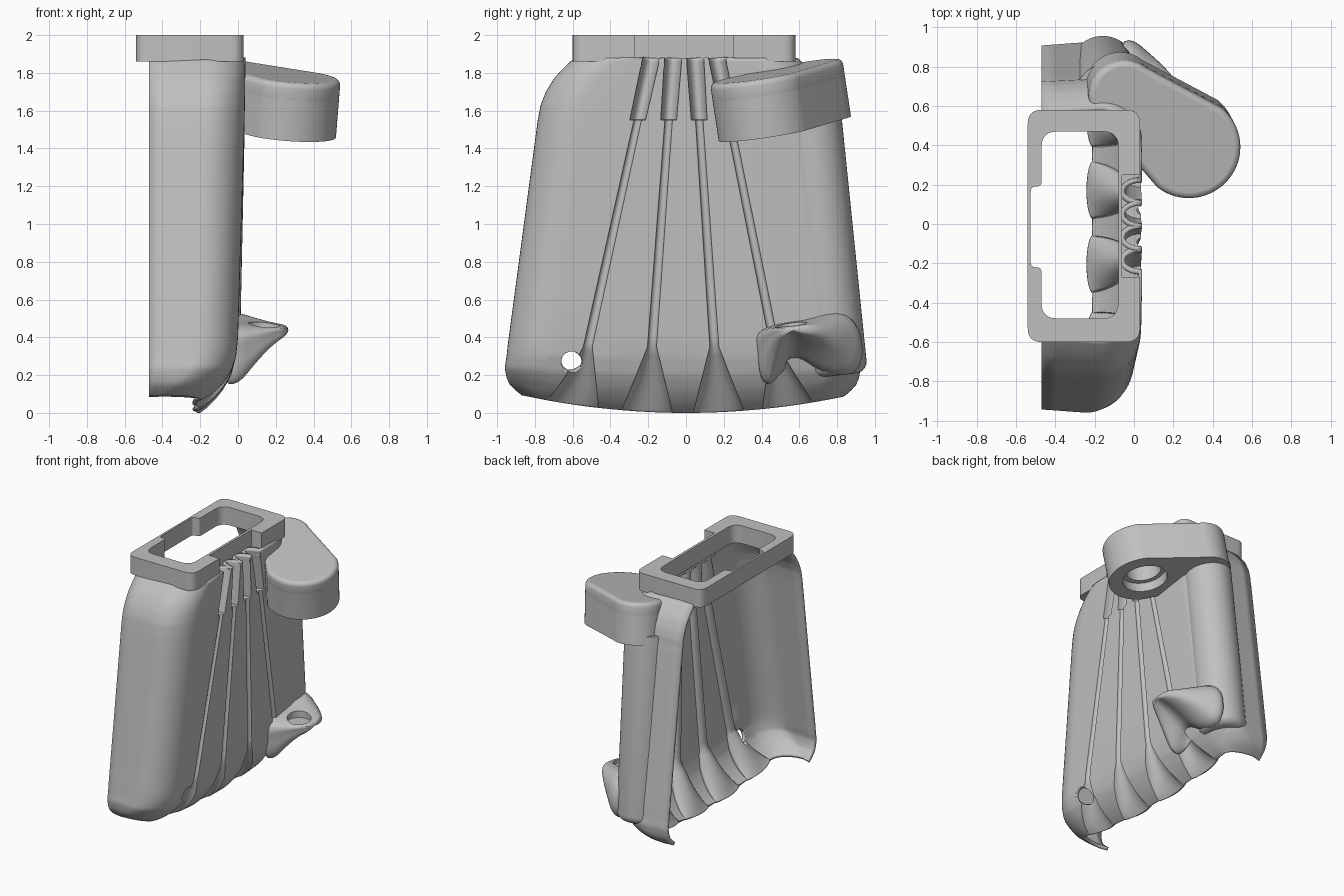
import bpy, bmesh, math
from mathutils import Vector, Matrix

old = bpy.data.objects.get("Cube")
if old:
    bpy.data.objects.remove(old)

grey = bpy.data.materials.new("plain_grey")
grey.use_nodes = True
grey.diffuse_color = (0.53, 0.53, 0.53, 1)
grey.node_tree.nodes["Principled BSDF"].inputs["Base Color"].default_value = grey.diffuse_color


def finish(ob, angle=35):
    ob.data.materials.append(grey)
    for o in bpy.context.selected_objects:
        o.select_set(False)
    bpy.context.view_layer.objects.active = ob
    ob.select_set(True)
    bpy.ops.object.shade_smooth_by_angle(angle=math.radians(angle))
    return ob


def from_bmesh(name, bm):
    me = bpy.data.meshes.new(name)
    bm.to_mesh(me)
    bm.free()
    ob = bpy.data.objects.new(name, me)
    bpy.context.collection.objects.link(ob)
    return ob


def table(pairs, z):
    """Linear interpolation in a short profile."""
    for (a, u), (b, v) in zip(pairs, pairs[1:]):
        if z <= b:
            return u + (v - u) * max(0, (z - a) / (b - a))
    return pairs[-1][1]


def rounded(pts, r, sharp=(), n=6):
    """Round the corners of a polygon, apart from the sharp ones."""
    out, pts = [], [Vector(p) for p in pts]
    for i, p in enumerate(pts):
        if i in sharp:
            out.append(p)
            continue
        a, b = pts[i - 1] - p, pts[(i + 1) % len(pts)] - p
        k = min(r, a.length / 2.1, b.length / 2.1)
        a, b = p + a.normalized() * k, p + b.normalized() * k
        for t in (j / n for j in range(n + 1)):
            out.append(a * (1 - t) ** 2 + p * 2 * t * (1 - t) + b * t * t)
    return out


def circle(c, r, n=40, start=0, sweep=math.tau):
    return [Vector((c[0] + r * math.cos(start + sweep * i / n),
                    c[1] + r * math.sin(start + sweep * i / n))) for i in range(n)]


def slab(name, loops, z0, z1, bevel=0.0, matrix=Matrix()):
    """Solid plate from outlines; inner loops become holes."""
    cu = bpy.data.curves.new(name, 'CURVE')
    cu.dimensions, cu.fill_mode = '2D', 'BOTH'
    cu.extrude = (z1 - z0) / 2 - bevel
    cu.bevel_depth, cu.bevel_resolution, cu.offset = bevel, 3, -bevel
    for loop in loops:
        sp = cu.splines.new('POLY')
        sp.points.add(len(loop) - 1)
        for q, p in zip(sp.points, loop):
            q.co = (p[0], p[1], 0, 1)
        sp.use_cyclic_u = True
    ob = bpy.data.objects.new(name, cu)
    bpy.context.collection.objects.link(ob)
    ob.matrix_world = matrix @ Matrix.Translation((0, 0, (z0 + z1) / 2))
    for o in bpy.context.selected_objects:
        o.select_set(False)
    bpy.context.view_layer.objects.active = ob
    ob.select_set(True)
    bpy.ops.object.convert(target='MESH')
    return finish(bpy.context.view_layer.objects.active)


def cylinder(name, a, b, r, bevel=0.0):
    a, b = Vector(a), Vector(b)
    bm = bmesh.new()
    bmesh.ops.create_cone(bm, cap_ends=True, segments=48, radius1=r, radius2=r, depth=(b - a).length)
    if bevel:
        rim = [e for e in bm.edges if all(v.co.z < 0 for v in e.verts)]
        bmesh.ops.bevel(bm, geom=rim, offset=bevel, segments=5, profile=0.5, affect='EDGES')
    rot = (b - a).to_track_quat('Z', 'Y').to_matrix().to_4x4()
    bm.transform(Matrix.Translation((a + b) / 2) @ rot)
    return from_bmesh(name, bm)


# Shell: open at the back, with four fanned channels pressed into its face
half_width = [(0, .87), (.03, .905), (.07, .935), (.12, .95), (.2, .96), (.35, .945),
              (1.55, .785), (1.63, .77), (1.7, .742), (1.77, .7), (1.83, .645), (1.88, .59)]
face_x = [(0, -.2), (.03, -.16), (.07, -.12), (.12, -.08), (.2, -.035), (.3, -.01),
          (.4, 0), (1.55, .035), (1.88, .04)]
rib_radius = [(0, .135), (.35, .024), (1.55, .02), (1.552, .042), (1.88, .046)]
cone_back = [(0, -.22), (.35, -.03)]
tuck_in = [(1.6, .035), (1.88, 0)]
rib_ends = [(-.19, -.52), (-.07, -.18), (.05, .15), (.17, .47)]
BACK, CORNER = -.47, .21


def rib_y(ends, z):
    return ends[1] + (ends[0] - ends[1]) * (z - .35) / 1.5


def shell_row(z):
    hw, xw, rad, tuck = (table(t, z) for t in (half_width, face_x, rib_radius, tuck_in))
    ry = min(.24, hw - abs(rib_y(rib_ends[0], z)) - rad - .02)
    depth = rad * (1.9 if z > 1.551 else 1.0)
    if z < .35:
        depth = max(.015, xw - table(cone_back, z))

    def side(inset):
        x0 = xw - CORNER
        flat = [(BACK + (x0 - BACK) * i / 4, hw - inset - .004 * (4 - i)) for i in range(4)]
        return flat + [(x0 + CORNER * math.sin(t), hw - inset - (ry - inset) * (1 - math.cos(t)))
                       for t in (i * math.pi / 24 for i in range(13))]

    pts = [(x, -y) for x, y in side(0)]
    for ends in rib_ends:
        c = rib_y(ends, z)
        for i in range(17):
            s = -math.cos(math.pi * i / 16)
            pts.append((xw - depth * math.sqrt(max(0, 1 - s * s)), c + s * rad))
    pts += reversed(side(tuck))
    lift = max(0, 1 - z / .3) * .1
    return [(x, y, z + lift * (y / .9) ** 2) for x, y in pts]


levels = [.3 * (i / 14) ** 1.4 for i in range(14)]
levels += [.3, .35, .4, .6, .8, 1, 1.2, 1.4, 1.55, 1.552]
levels += [1.58 + .02 * i for i in range(16)]
bm = bmesh.new()
rows = [[bm.verts.new(p) for p in shell_row(z)] for z in levels]
for lo, hi in zip(rows, rows[1:]):
    for j in range(len(lo) - 1):
        bm.faces.new((lo[j], lo[j + 1], hi[j + 1], hi[j]))

# Round hole through the face beside the first channel
hole = Vector((0, -.605, .27))


def faces_near(reach):
    return [f for f in bm.faces
            if (f.calc_center_median() - hole).yz.length < reach]


for i in range(16):
    turn = math.tau * i / 16
    normal = Vector((0, math.cos(turn), math.sin(turn)))
    near = faces_near(.15)
    geom = near + list({e for f in near for e in f.edges}) + list({v for f in near for v in f.verts})
    bmesh.ops.bisect_plane(bm, geom=geom, plane_co=hole + normal * .055, plane_no=normal)
bmesh.ops.delete(bm, geom=faces_near(.055), context='FACES')
shell = finish(from_bmesh("shell", bm))
wall = shell.modifiers.new("wall", 'SOLIDIFY')
wall.thickness, wall.offset = .025, -1

# Top collar with a stepped opening and a notch over the channels
outer = rounded([(-.54, -.6), (.03, -.6), (.03, -.27), (-.06, -.27),
                 (-.06, .25), (.03, .25), (.03, .58), (-.54, .58)], .07, (2, 3, 4, 5))
opening = rounded([(-.47, -.48), (-.08, -.48), (-.08, .47), (-.47, .47),
                   (-.47, .19), (-.525, .19), (-.525, -.22), (-.47, -.22)], .08)
slab("top_collar", [outer, opening], 1.86, 2.0)

# Comb plate that holds the channel tops
comb = [(-.07, .25), (-.07, -.27), (.035, -.27)]
for ends in rib_ends:
    c = rib_y(ends, 1.85)
    comb += [(.035, c - .045)]
    comb += [(-.005 - .045 * math.sin(t), c - .045 * math.cos(t))
             for t in (i * math.pi / 10 for i in range(11))]
    comb += [(.035, c + .045)]
slab("channel_comb", [comb + [(.035, .25)]], 1.83, 1.87)

# Side tube running down the corner
finish(cylinder("side_tube", (-.16, .795, .2), (-.13, .65, 1.62), .168, .06))

# Tilted arm cap with a stepped socket under its outer end
up = Vector((.08, -.15, 1)).normalized()
tilt = Matrix.Translation((.1, .497, 1.815)) @ Vector((0, 0, 1)).rotation_difference(up).to_matrix().to_4x4()
inner, end = Vector((-.15, .155)), Vector((.185, -.115))
ang = math.atan2(end.y - inner.y, end.x - inner.x)
arm = (circle(end, .26, 33, ang - math.pi / 2, math.pi * 33 / 32)
       + circle(inner, .18, 33, ang + math.pi / 2, math.pi * 33 / 32))
slab("arm_cap_top", [arm], -.12, 0, .03, tilt)
slab("arm_cap_body", [arm, circle(end, .16)], -.31, -.05, 0, tilt)
slab("socket_step", [circle(end, .165), circle(end, .125)], -.24, -.1, 0, tilt)

# Lower bracket: outline on the tube narrowing to a flat ring with a pocket
outline = [(.35, .43), (.38, .33), (.38, .2), (.43, .12), (.49, .2), (.53, .29), (.62, .29),
           (.72, .2), (.9, .18), (.95, .3), (.93, .46), (.82, .56), (.66, .49), (.5, .48)]
steps = [(-.1, 1, 1), (0, 1, 1), (.06, .85, .75), (.13, .7, .48), (.2, .5, .26), (.27, .28, .12)]
bm = bmesh.new()
rings = [[bm.verts.new((x, .555 + (y - .555) * sy, .455 + (z - .455) * sz)) for y, z in outline]
         for x, sy, sz in steps]
for a, b in zip(rings, rings[1:]):
    for j in range(len(a)):
        k = (j + 1) % len(a)
        bm.faces.new((a[j], a[k], b[k], b[j]))
bm.faces.new(rings[0][::-1])
bm.faces.new(rings[-1])
bmesh.ops.recalc_face_normals(bm, faces=bm.faces)
bracket = finish(from_bmesh("lower_bracket", bm), 60)
smooth = bracket.modifiers.new("smooth", 'SUBSURF')
smooth.levels = smooth.render_levels = 2
pocket = cylinder("bracket_pocket_cutter", (.14, .555, .43), (.14, .555, .7), .085)
pocket.hide_render = True
pocket.hide_set(True)
cut = bracket.modifiers.new("pocket", 'BOOLEAN')
cut.operation, cut.object, cut.solver = 'DIFFERENCE', pocket, 'EXACT'
